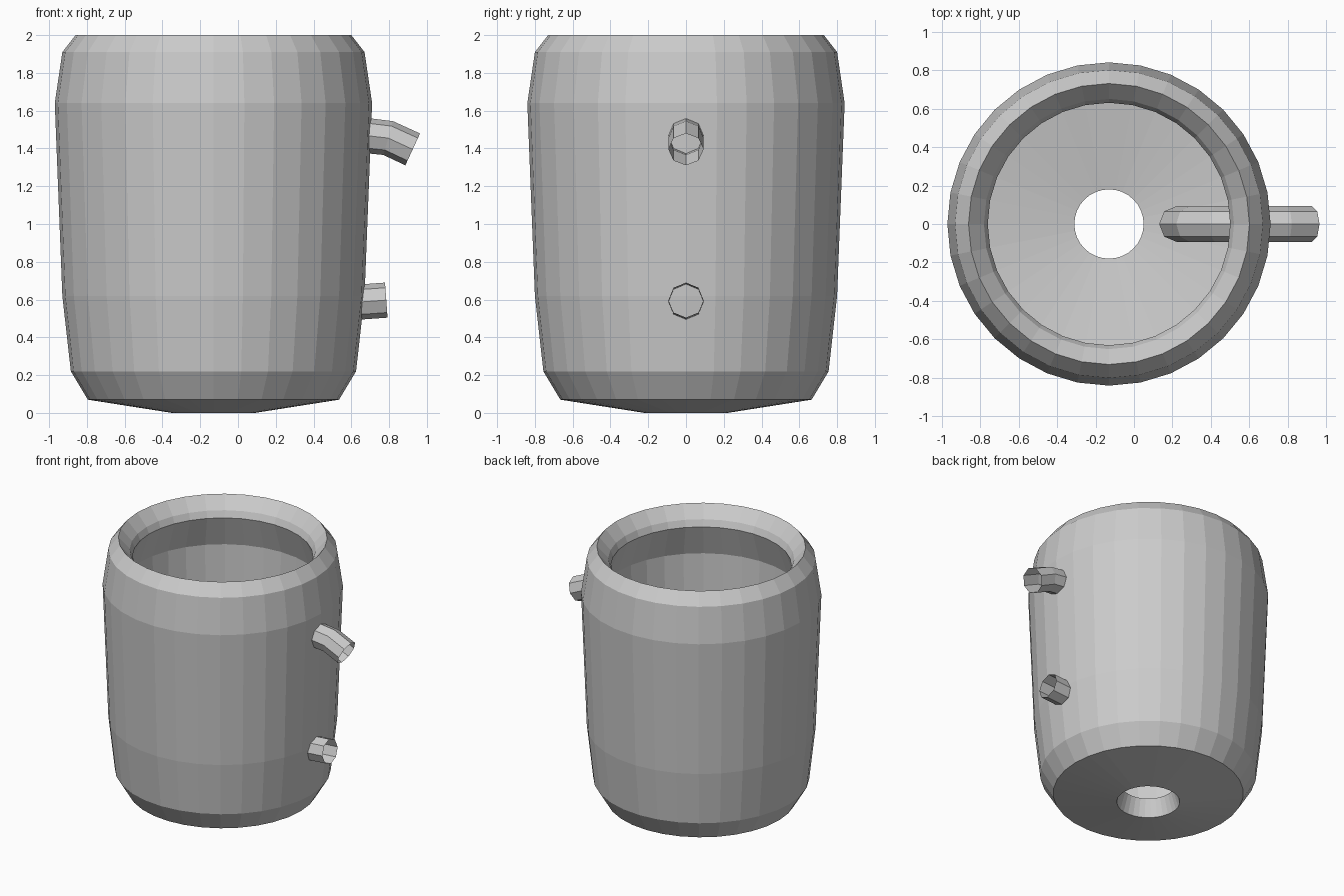
import bpy, bmesh
from math import cos, sin, tau
from mathutils import Vector

if "Cube" in bpy.data.objects:
    bpy.data.objects.remove(bpy.data.objects["Cube"])


def loft(name, rings, close_ends=False):
    """Skin a list of equal-length vertex rings with flat quads."""
    bm = bmesh.new()
    loops = [[bm.verts.new(p) for p in ring] for ring in rings]
    pairs = list(zip(loops, loops[1:]))
    if close_ends:
        pairs.append((loops[-1], loops[0]))
    for a, b in pairs:
        n = len(a)
        for i in range(n):
            j = (i + 1) % n
            bm.faces.new((a[i], a[j], b[j], b[i]))
    bmesh.ops.recalc_face_normals(bm, faces=bm.faces)
    mesh = bpy.data.meshes.new(name)
    bm.to_mesh(mesh)
    bm.free()
    obj = bpy.data.objects.new(name, mesh)
    bpy.context.collection.objects.link(obj)
    return obj


# Mug body: thick-walled lathe with a hole in the floor
CENTRE_X, SIDES = -0.13, 32
profile = [
    (0.22, 0.0), (0.665, 0.07), (0.755, 0.22), (0.80, 0.62),
    (0.84, 1.64), (0.80, 1.91), (0.73, 2.0),
    (0.65, 1.91), (0.63, 1.86), (0.71, 1.62), (0.675, 0.62),
    (0.64, 0.27), (0.63, 0.20), (0.18, 0.13),
]
loft("mug_body", [
    [(CENTRE_X + r * cos(tau * i / SIDES), r * sin(tau * i / SIDES), z)
     for i in range(SIDES)]
    for r, z in profile], close_ends=True)

# Handle: open-ended octagonal tube, bow inside the mug and ends poking out
path = [Vector((x, 0, z)) for x, z in [
    (0.785, 0.597), (0.66, 0.588), (0.45, 0.595), (0.30, 0.67), (0.225, 0.82),
    (0.222, 1.22), (0.29, 1.38), (0.42, 1.46),
    (0.69, 1.467), (0.795, 1.455), (0.925, 1.395)]]
RADIUS = 0.093
rings = []
for k, p in enumerate(path):
    before = (p - path[max(k - 1, 0)]).normalized()
    after = (path[min(k + 1, len(path) - 1)] - p).normalized()
    tangent = (before + after).normalized()
    side = Vector((0, 1, 0))
    up = tangent.cross(side)
    rings.append([p + RADIUS * (cos(tau * i / 8) * side + sin(tau * i / 8) * up)
                  for i in range(8)])
loft("handle", rings)
